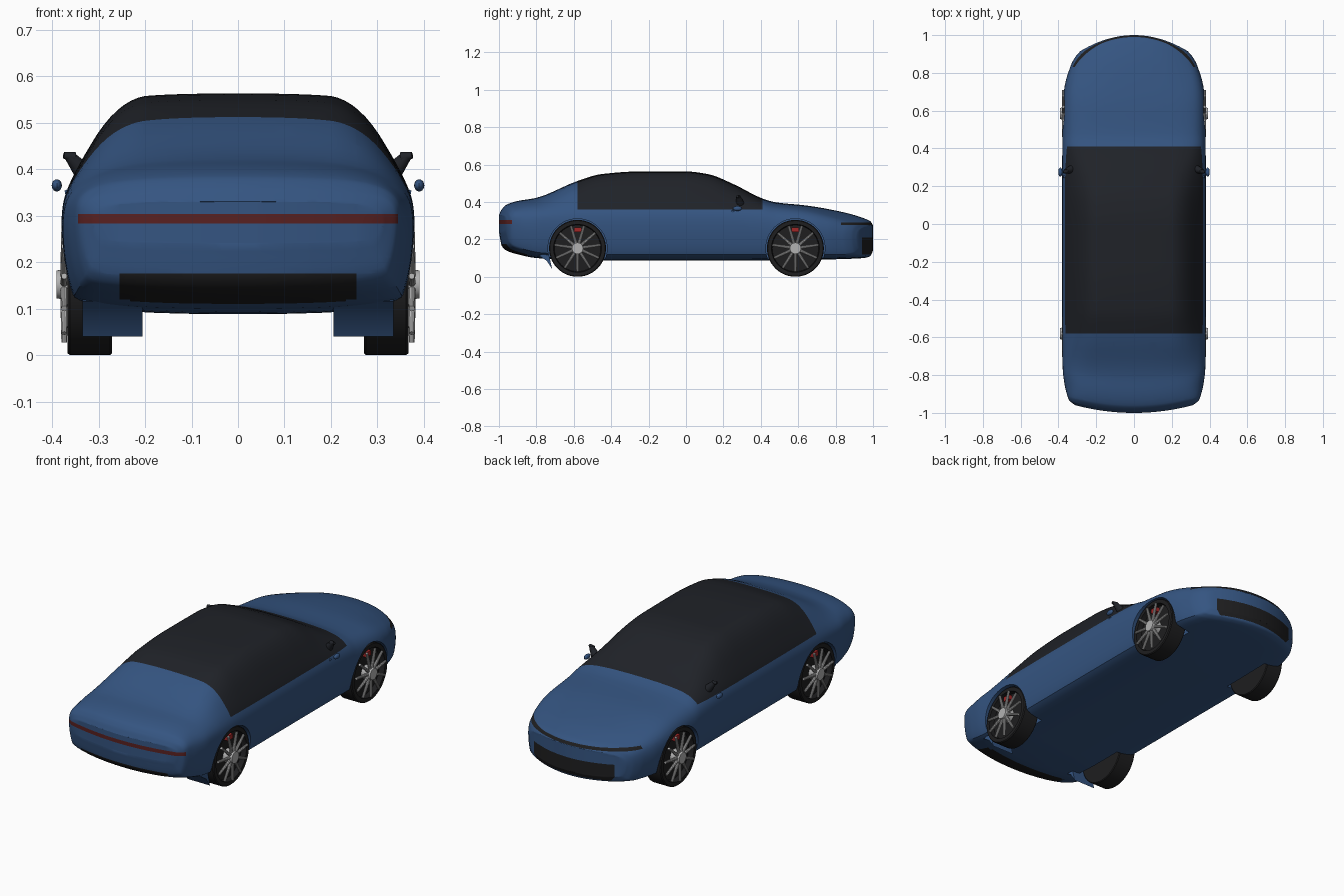
import bpy, bmesh, math
from mathutils import Vector, Matrix

if "Cube" in bpy.data.objects:
    bpy.data.objects.remove(bpy.data.objects["Cube"])


def material(name, rgb):
    m = bpy.data.materials.new(name)
    m.diffuse_color = (*rgb, 1)
    m.use_nodes = True
    m.node_tree.nodes["Principled BSDF"].inputs["Base Color"].default_value = m.diffuse_color
    return m


BLUE = material("body_shell", (0.035, 0.09, 0.22))
GLASS = material("glass_canopy", (0.014, 0.016, 0.021))
RED = material("tail_light", (0.10, 0.015, 0.015))
TRIM = material("black_trim", (0.013, 0.013, 0.014))
METAL = material("rim_metal", (0.45, 0.45, 0.45))
CALIPER = material("brake_red", (0.35, 0.02, 0.02))


def add_object(name, bm, mats, angle=35):
    bmesh.ops.recalc_face_normals(bm, faces=bm.faces)
    me = bpy.data.meshes.new(name)
    bm.to_mesh(me)
    bm.free()
    for m in mats:
        me.materials.append(m)
    ob = bpy.data.objects.new(name, me)
    bpy.context.collection.objects.link(ob)
    smooth(ob, angle)
    return ob


def smooth(ob, angle=35):
    bpy.ops.object.select_all(action='DESELECT')
    ob.select_set(True)
    bpy.context.view_layer.objects.active = ob
    bpy.ops.object.shade_smooth_by_angle(angle=math.radians(angle))


# Body stations: y, bottom, top, half width, shoulder z, shoulder x, roof edge z, roof edge x
KEYS = [
    (-1.0, .24, .33, .31, .315, .30, .328, .25),
    (-.985, .165, .36, .34, .335, .335, .352, .27),
    (-.96, .14, .385, .352, .345, .345, .375, .28),
    (-.90, .12, .405, .367, .35, .352, .392, .28),
    (-.80, .10, .422, .377, .355, .365, .408, .275),
    (-.58, .088, .512, .38, .37, .365, .497, .262),
    (-.45, .088, .549, .38, .372, .365, .538, .256),
    (-.25, .088, .563, .38, .375, .365, .553, .255),
    (0, .088, .563, .38, .375, .365, .551, .255),
    (.12, .088, .548, .38, .375, .365, .535, .256),
    (.25, .088, .497, .38, .372, .365, .482, .265),
    (.41, .088, .418, .38, .362, .363, .405, .29),
    (.48, .088, .398, .38, .35, .36, .386, .29),
    (.65, .09, .38, .377, .335, .355, .366, .28),
    (.85, .095, .343, .362, .31, .34, .328, .26),
    (.95, .10, .313, .336, .285, .317, .30, .25),
    (.985, .11, .297, .312, .27, .296, .286, .23),
    (1.0, .14, .275, .285, .25, .27, .265, .22)]


def stations(keys, sub=5):
    """Smooth the station table with limited cubic interpolation."""
    n = len(keys)

    def slope(i, c):
        d = [(keys[j + 1][c] - keys[j][c]) / (keys[j + 1][0] - keys[j][0])
             for j in (max(i - 1, 0), min(i, n - 2))]
        if d[0] * d[1] <= 0:
            return 0
        return 2 * d[0] * d[1] / (d[0] + d[1])
    out = []
    for i in range(n - 1):
        h = keys[i + 1][0] - keys[i][0]
        for k in range(sub):
            t = k / sub
            a, b = 2 * t**3 - 3 * t**2 + 1, t**3 - 2 * t**2 + t
            e, f = 3 * t**2 - 2 * t**3, t**3 - t**2
            out.append([keys[i][0] + h * t] + [
                a * keys[i][c] + b * h * slope(i, c) + e * keys[i + 1][c] + f * h * slope(i + 1, c)
                for c in range(1, 8)])
    return out + [list(keys[-1])]


def section(y, zb, zt, w, zs, xs, zr, xr):
    """Closed cross-section, rounded by corner cutting."""
    h = zs - zb
    half = [(.9 * w, zb), (.975 * w, zb + .25 * h), (1.01 * w, zb + .72 * h),
            (xs, zs), (xr, zr), (.13, zt)]
    pts = half + [(-x, z) for x, z in reversed(half)]
    for _ in range(3):
        new = []
        for a, b in zip(pts, pts[1:] + pts[:1]):
            for t in (.25, .75):
                new.append((a[0] + (b[0] - a[0]) * t, a[1] + (b[1] - a[1]) * t))
        pts = new[-1:] + new[:-1]
    return [(x, y, z) for x, z in pts]


def bisect(bm, co, no):
    bmesh.ops.bisect_plane(bm, geom=bm.verts[:] + bm.edges[:] + bm.faces[:],
                           plane_co=co, plane_no=no, dist=1e-5)


# Body loft with closed ends
bm = bmesh.new()
loops = [[bm.verts.new(p) for p in section(*s)] for s in stations(KEYS)]
for a, b in zip(loops, loops[1:]):
    for i in range(len(a)):
        j = (i + 1) % len(a)
        bm.faces.new((a[i], a[j], b[j], b[i]))
for lp in (loops[0], loops[-1]):
    n = len(lp)
    for i in range(n // 2 - 1):
        bm.faces.new((lp[i], lp[i + 1], lp[n - 2 - i], lp[n - 1 - i]))

# Bow the tail and nose in plan
for i in range(-5, 6):
    bisect(bm, (i * .051, 0, 0), (1, 0, 0))
for v in bm.verts:
    t = min(max((abs(v.co.y) - .6) / .4, 0), 1)
    t = t * t * (3 - 2 * t)
    v.co.y += t * v.co.x**2 * (.42 if v.co.y < 0 else -1.05)

# Panel lines for glass, lights and grilles
for y in (-.58, .41, .94, .83, -.93):
    bisect(bm, (0, y, 0), (0, 1, 0))
for z in (.36, .283, .303, .277, .291, .12, .21, .175, .1):
    bisect(bm, (0, 0, z), (0, 0, 1))
for f in bm.faces:
    x, y, z = f.calc_center_median()
    if -.58 < y < .41 and z > .36:
        f.material_index = 1
    elif y < -.93 and .283 < z < .303:
        f.material_index = 2
    elif (y > .83 and .277 < z < .291 or y > .94 and .12 < z < .21
          or y < -.85 and .1 < z < .175 and abs(x) < .255):
        f.material_index = 3
body = add_object("body_shell", bm, [BLUE, GLASS, RED, TRIM])

# Wheel arches
AXLES = (-.58, .585)
for y in AXLES:
    for s in (-1, 1):
        bpy.ops.mesh.primitive_cylinder_add(vertices=64, radius=.158, depth=.26,
                                            location=(s * .38, y, .152),
                                            rotation=(0, math.pi / 2, 0))
        cutter = bpy.context.object
        cutter.hide_render = True
        bpy.context.view_layer.objects.active = body
        mod = body.modifiers.new("arch", 'BOOLEAN')
        mod.operation, mod.solver, mod.object = 'DIFFERENCE', 'EXACT', cutter
        bpy.ops.object.modifier_apply(modifier=mod.name)
        bpy.data.objects.remove(cutter)

# Wheel meshes, built for the +x side
bm = bmesh.new()
profile = [(-.048, 0), (-.048, .148), (-.044, .152), (.043, .152), (.048, .148),
           (.048, .128), (.02, .124), (.02, 0)]
vs = [bm.verts.new((x, 0, r)) for x, r in profile]
es = [bm.edges.new(p) for p in zip(vs, vs[1:])]
bmesh.ops.spin(bm, geom=vs + es, cent=(0, 0, 0), axis=(1, 0, 0), angle=2 * math.pi,
               steps=56, use_merge=True)
bmesh.ops.remove_doubles(bm, verts=bm.verts, dist=1e-5)
tire = add_object("tire", bm, [TRIM])

bm = bmesh.new()
bmesh.ops.create_cone(bm, cap_ends=True, segments=32, radius1=.036, radius2=.03, depth=.05,
                      matrix=Matrix.Translation((.047, 0, 0)) @ Matrix.Rotation(math.pi / 2, 4, 'Y'))
for i in range(11):
    m = Matrix.Rotation(2 * math.pi * (i + .5) / 11, 4, 'X') @ Matrix.Translation((.055, 0, .075))
    bmesh.ops.create_cone(bm, cap_ends=True, segments=10, radius1=.009, radius2=.0065,
                          depth=.1, matrix=m)
rim = add_object("rim", bm, [METAL])

bm = bmesh.new()
bmesh.ops.create_cube(bm, size=1, matrix=Matrix.Translation((.03, 0, .1))
                      @ Matrix.Diagonal((.025, .04, .025, 1)))
caliper = add_object("brake_caliper", bm, [CALIPER])

for part in (tire, rim, caliper):
    for k, (y, s) in enumerate([(y, s) for y in AXLES for s in (1, -1)]):
        ob = part if k == 0 else part.copy()
        if k:
            bpy.context.collection.objects.link(ob)
        ob.location = (s * .319, y, .152)
        ob.rotation_euler = (0, 0, 0 if s > 0 else math.pi)


def blob(name, mat, s, a, b, r1, r2):
    """Tapered rod from a to b, mirrored by s."""
    a, b = Vector(a), Vector(b)
    a.x *= s
    b.x *= s
    bm = bmesh.new()
    m = Matrix.Translation((a + b) / 2) @ (b - a).to_track_quat('Z', 'Y').to_matrix().to_4x4()
    bmesh.ops.create_cone(bm, cap_ends=True, segments=14, radius1=r1, radius2=r2,
                          depth=(b - a).length, matrix=m)
    return add_object(name, bm, [mat])


# Side mirrors and rear lower valance flaps
for s in (-1, 1):
    blob("mirror_arm", GLASS, s, (.33, .29, .39), (.362, .28, .428), .022, .012)
    blob("mirror_tip", GLASS, s, (.352, .28, .425), (.375, .275, .43), .012, .007)
    blob("mirror_foot", BLUE, s, (.355, .25, .352), (.372, .25, .348), .009, .006)
    bm = bmesh.new()
    bmesh.ops.create_uvsphere(bm, u_segments=16, v_segments=10, radius=1,
                              matrix=Matrix.Translation((s * .39, .275, .365))
                              @ Matrix.Diagonal((.011, .024, .013, 1)))
    add_object("mirror_cap", bm, [BLUE])
    bm = bmesh.new()
    tri = [(-.79, .115), (-.745, .085), (-.715, .04), (-.735, .125)]
    ends = [[bm.verts.new((s * x, y, z)) for y, z in tri] for x in (.205, .335)]
    bm.faces.new(ends[0])
    bm.faces.new(ends[1])
    for i in range(4):
        j = (i + 1) % 4
        bm.faces.new((ends[0][i], ends[0][j], ends[1][j], ends[1][i]))
    add_object("rear_flap", bm, [BLUE])
smooth(body)
